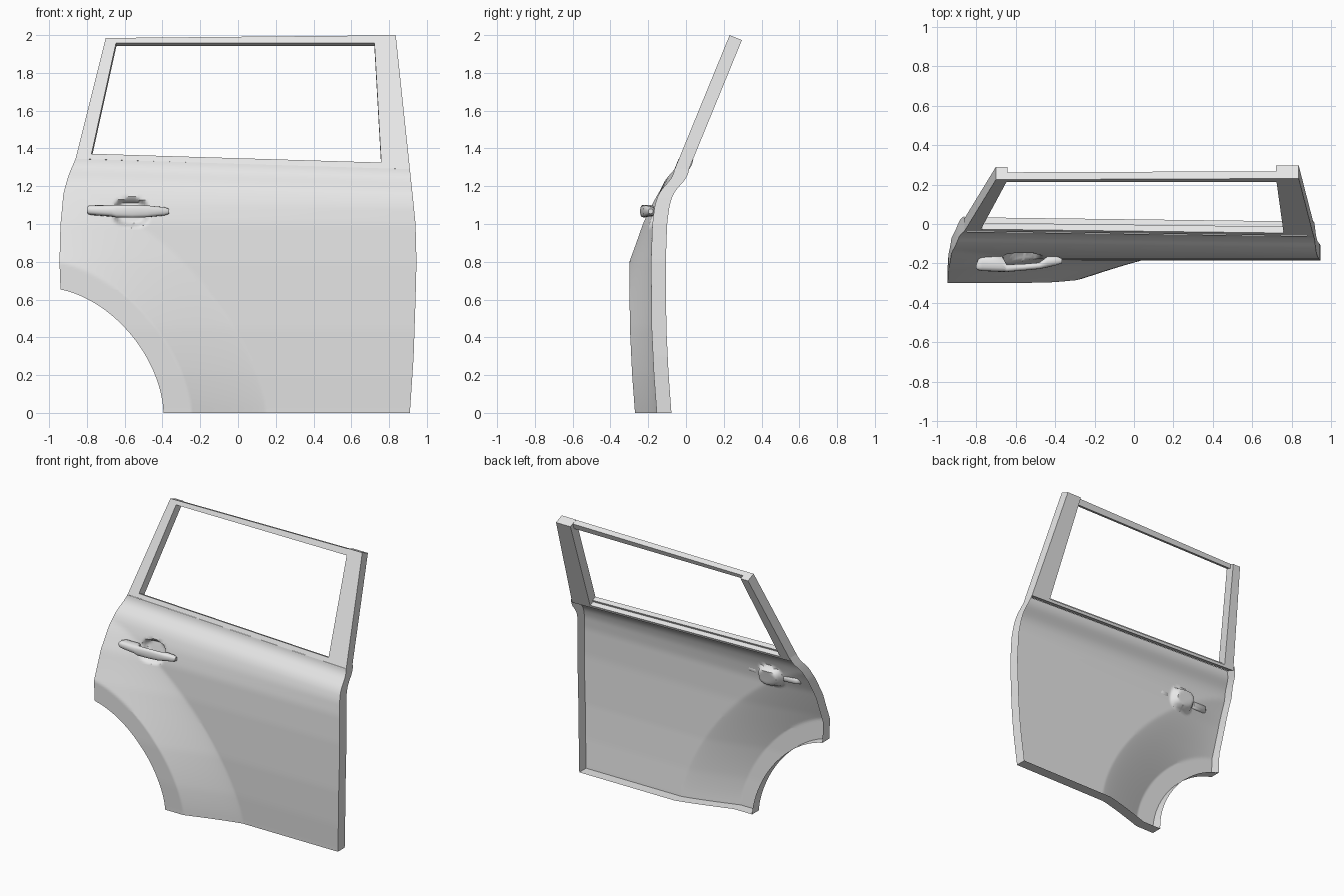
import bpy, bmesh, math
from mathutils import Vector

cube = bpy.data.objects.get("Cube")
if cube:
    bpy.data.objects.remove(cube, do_unlink=True)

grey = bpy.data.materials.new("light grey")
grey.use_nodes = True
grey.diffuse_color = (0.8, 0.8, 0.8, 1)
for node in grey.node_tree.nodes:
    if node.type == 'BSDF_PRINCIPLED':
        node.inputs["Base Color"].default_value = (0.8, 0.8, 0.8, 1)


def finish(bm, name, smooth=None):
    mesh = bpy.data.meshes.new(name)
    bm.to_mesh(mesh)
    bm.free()
    obj = bpy.data.objects.new(name, mesh)
    bpy.context.collection.objects.link(obj)
    mesh.materials.append(grey)
    if smooth:
        bpy.ops.object.select_all(action='DESELECT')
        obj.select_set(True)
        bpy.context.view_layer.objects.active = obj
        bpy.ops.object.shade_smooth_by_angle(angle=math.radians(smooth))
    return obj


def lerp_table(table, k):
    for (a, p), (b, q) in zip(table, table[1:]):
        if k <= b:
            return p + (q - p) * max(0, k - a) / (b - a)
    return table[-1][1]


def smoothstep(k):
    k = min(1, max(0, k))
    return k * k * (3 - 2 * k)


# Door skin: edge curves and the vertical section, all keyed by height
TOP = 1.29
REAR = [(0, -.94), (.66, -.94), (.8, -.945), (1.0, -.94), (1.12, -.925), (1.22, -.89), (TOP, -.86)]
FRONT = [(0, .91), (.3, .93), (.6, .94), (.8, .945), (1.0, .94), (1.15, .925), (TOP, .91)]
SECTION = [(0, -.155), (.2, -.17), (.45, -.182), (.8, -.185), (1.0, -.178), (1.1, -.165),
           (1.16, -.145), (1.2, -.115), (1.225, -.09), (1.25, -.071), (TOP, -.06)]
ARCH = (.605, .66, 1.75)
CREASE = (1.15, 1.2, 1.55)


def section(z):
    # Average nearby samples to round the section
    return sum(lerp_table(SECTION, min(TOP, max(0, z + d * .01))) for d in (-2, -1, 0, 1, 2)) / 5


def ring(shape, x, z):
    rx, rz, p = shape
    return (((max(0, x + 1)) / rx) ** p + (z / rz) ** p) ** (1 / p)


def rear_edge(z):
    arch = -1
    if z < ARCH[1]:
        arch = -1 + ARCH[0] * (1 - (z / ARCH[1]) ** ARCH[2]) ** (1 / ARCH[2])
    return max(arch, lerp_table(REAR, z))


def flare(x, z):
    a, c = max(1, ring(ARCH, x, z)), ring(CREASE, x, z)
    if c >= 1:
        return 0
    t = (1 - 1 / a) / (1 / c - 1 / a)
    s = min(1, max(0, (t - .27) / .73))
    return .115 * (1 - s) ** 1.15


def handle_cup(x, z):
    r = (abs((x + .565) / .1) ** 3 + abs((z - 1.06) / .078) ** 3) ** (1 / 3)
    return .045 * smoothstep((1 - r) / .35)


def skin_point(x, z):
    rise = .055 * (.91 - x) / 1.77 * smoothstep((z - 1.0) / .2)
    y = section(z) - flare(x, z + rise) + handle_cup(x, z + rise) + .41 * rise
    return (x, y, z + rise)


rows = sorted([TOP * i / 104 for i in range(105)] + [.62 + .0033 * i for i in range(12)])
COLS = 150
bm = bmesh.new()
grid = []
for z in rows:
    x0, x1 = rear_edge(z), lerp_table(FRONT, z)
    grid.append([bm.verts.new(skin_point(x0 + (x1 - x0) * i / COLS, z)) for i in range(COLS + 1)])
for lo, hi in zip(grid, grid[1:]):
    for i in range(COLS):
        bm.faces.new((lo[i], lo[i + 1], hi[i + 1], hi[i]))
# Return flange around sides, arch and bottom
top = set(grid[-1])
rim = [e for e in bm.edges if e.is_boundary and not (e.verts[0] in top and e.verts[1] in top)]
new = bmesh.ops.extrude_edge_only(bm, edges=rim)["geom"]
bmesh.ops.translate(bm, vec=(0, .078, 0), verts=[v for v in new if isinstance(v, bmesh.types.BMVert)])
bmesh.ops.recalc_face_normals(bm, faces=bm.faces)
if grid[50][75].link_faces[0].normal.y > 0:
    bmesh.ops.reverse_faces(bm, faces=bm.faces)
finish(bm, "door_skin", 40)

# Window frame: slabs lying in the leaning glass plane
INWARD = Vector((0, .925, -.379))


def frame_slab(name, outline, depth=.07, offset=0):
    bm = bmesh.new()
    front = [Vector((x, -.06 + .41 * (z - TOP), z)) + INWARD * offset for x, z in outline]
    a = [bm.verts.new(p) for p in front]
    b = [bm.verts.new(p + INWARD * depth) for p in front]
    bm.faces.new(a)
    bm.faces.new(b[::-1])
    for i in range(len(a)):
        j = (i + 1) % len(a)
        bm.faces.new((a[j], a[i], b[i], b[j]))
    bmesh.ops.recalc_face_normals(bm, faces=bm.faces)
    finish(bm, name)


frame_slab("front_pillar", [(.76, 1.295), (.91, 1.29), (.835, 2.0), (.72, 2.0)])
frame_slab("rear_pillar", [(-.86, 1.345), (-.782, 1.343), (-.64, 1.985), (-.70, 1.985)])
frame_slab("top_rail", [(-.65, 1.957), (.725, 1.957), (.725, 1.998), (-.65, 1.985)], .04)
frame_slab("window_sill", [(-.785, 1.343), (.765, 1.294), (.765, 1.325), (-.785, 1.372)], .035)
frame_slab("sill_inner_step", [(-.855, 1.344), (.9, 1.289), (.9, 1.308), (-.855, 1.362)], .035, .035)

# Door handle: rounded rings (x, centre z, half height, outer y, inner y)
STATIONS = [(-.80, 1.074, .014, -.226, -.205), (-.79, 1.074, .023, -.234, -.18),
            (-.77, 1.073, .026, -.238, -.16), (-.67, 1.07, .031, -.243, -.16),
            (-.645, 1.068, .033, -.243, -.205), (-.56, 1.067, .033, -.236, -.202),
            (-.48, 1.067, .031, -.228, -.195), (-.44, 1.067, .027, -.22, -.165),
            (-.39, 1.067, .022, -.208, -.165), (-.365, 1.067, .013, -.199, -.175)]
bm = bmesh.new()
SIDES = 16
rings = []
for x, zc, h, y0, y1 in STATIONS:
    loop = []
    for k in range(SIDES):
        c, s = math.cos(math.tau * k / SIDES), math.sin(math.tau * k / SIDES)
        c, s = (math.copysign(abs(v) ** .75, v) for v in (c, s))
        loop.append(bm.verts.new((x, (y0 + y1) / 2 + c * (y1 - y0) / 2, zc + s * h)))
    rings.append(loop)
for a, b in zip(rings, rings[1:]):
    for k in range(SIDES):
        j = (k + 1) % SIDES
        bm.faces.new((a[k], a[j], b[j], b[k]))
bm.faces.new(rings[0])
bm.faces.new(rings[-1])
bmesh.ops.recalc_face_normals(bm, faces=bm.faces)
finish(bm, "door_handle", 45)
